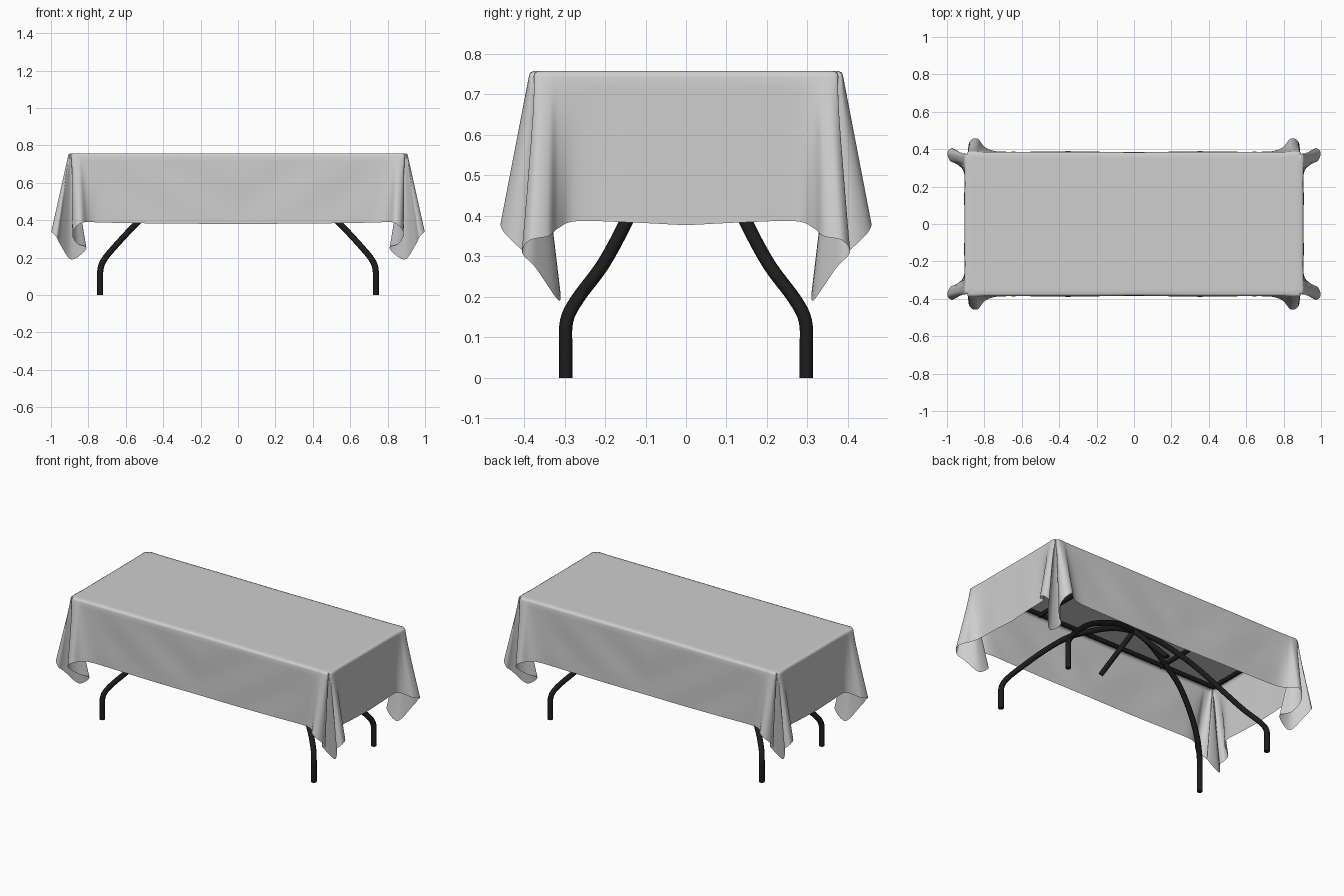
import bpy, bmesh, math
from mathutils import Vector

cube = bpy.data.objects.get("Cube")
if cube:
    bpy.data.objects.remove(cube, do_unlink=True)


def material(name, rgb, rough):
    m = bpy.data.materials.new(name)
    m.use_nodes = True
    m.diffuse_color = (*rgb, 1)
    bsdf = m.node_tree.nodes["Principled BSDF"]
    bsdf.inputs["Base Color"].default_value = (*rgb, 1)
    bsdf.inputs["Roughness"].default_value = rough
    return m


CLOTH = material("pale grey cloth", (0.62, 0.62, 0.62), 0.9)
METAL = material("black metal", (0.012, 0.012, 0.012), 0.6)


def add_object(name, mesh, mat):
    ob = bpy.data.objects.new(name, mesh)
    bpy.context.scene.collection.objects.link(ob)
    mesh.materials.clear()
    mesh.materials.append(mat)
    bpy.ops.object.select_all(action='DESELECT')
    ob.select_set(True)
    bpy.context.view_layer.objects.active = ob
    return ob


def spline(points, steps):
    """Smooth path through the points (Catmull-Rom)."""
    p = [Vector(q) for q in points]
    p = [p[0] * 2 - p[1]] + p + [p[-1] * 2 - p[-2]]
    out = []
    for i in range(1, len(p) - 2):
        a, b, c, d = p[i - 1:i + 3]
        for k in range(steps):
            t = k / steps
            out.append(0.5 * (2 * b + (c - a) * t + (2 * a - 5 * b + 4 * c - d) * t ** 2
                              + (3 * b - a - 3 * c + d) * t ** 3))
    return out + [p[-2]]


# ---- Tablecloth: one quarter, swept from the rim down to the hem, then mirrored
TOP = 0.758
HEM = [(0, .383, .380), (.3, .387, .382), (.58, .386, .385), (.73, .388, .388),
       (.795, .41, .39), (.835, .455, .386), (.87, .45, .36), (.886, .41, .32),
       (.86, .36, .275), (.81, .32, .25), (.89, .313, .19), (.95, .37, .27),
       (.97, .405, .31), (.997, .385, .34), (.985, .34, .35), (.94, .315, .37),
       (.908, .27, .387), (.908, .14, .384), (.906, 0, .377)]
RIM = [(0, .383), (.3, .385), (.58, .385), (.74, .385), (.82, .386), (.85, .388),
       (.875, .388), (.888, .385), (.892, .377), (.894, .374), (.897, .374), (.901, .376),
       (.906, .37), (.908, .355), (.908, .335), (.907, .31), (.905, .25), (.905, .13), (.905, 0)]
STEPS, ROWS = 6, 14
hem = spline(HEM, STEPS)
rim = spline([(x, y, TOP - .014) for x, y in RIM], STEPS)


def inset(v, d, z):
    return Vector((v.x * (1 - d / .9), v.y * (1 - d / .38), z))


rows = [[inset(v, .035, TOP) for v in rim],
        [inset(v, .012, TOP) for v in rim],
        [inset(v, .003, TOP - .004) for v in rim]]
for r in range(ROWS + 1):
    t = r / ROWS
    row = []
    for a, b in zip(rim, hem):
        v = a.lerp(b, t)
        if v.x < .75:                     # faint wrinkles on the long sides
            v.y += .003 * math.sin(v.x * 14 + t * 5) * math.sin(math.pi * t) * min(1, (.75 - v.x) * 8)
        row.append(v)
    rows.append(row)

bm = bmesh.new()
grid = [[bm.verts.new(v) for v in row] for row in rows]
for upper, lower in zip(grid, grid[1:]):
    for i in range(len(upper) - 1):
        bm.faces.new((upper[i], upper[i + 1], lower[i + 1], lower[i]))
centre = bm.verts.new((0, 0, TOP))
bm.faces.new([centre] + grid[0][::-1])
mesh = bpy.data.meshes.new("tablecloth")
bm.to_mesh(mesh)
bm.free()
cloth = add_object("tablecloth", mesh, CLOTH)
mirror = cloth.modifiers.new("quarters", 'MIRROR')
mirror.use_axis = (True, True, False)
mirror.merge_threshold = .0005
bpy.ops.object.modifier_apply(modifier=mirror.name)
bpy.ops.object.shade_smooth_by_angle(angle=math.radians(60))


# ---- Folding frame made of round tubes
def tube(name, points, radius, smooth_path=False):
    curve = bpy.data.curves.new(name, 'CURVE')
    curve.dimensions = '3D'
    curve.bevel_depth = radius
    curve.bevel_resolution = 2
    curve.use_fill_caps = True
    pts = spline(points, 4) if smooth_path else [Vector(p) for p in points]
    s = curve.splines.new('POLY')
    s.points.add(len(pts) - 1)
    for sp, p in zip(s.points, pts):
        sp.co = (*p, 1)
    temp = bpy.data.objects.new("temp", curve)
    mesh = bpy.data.meshes.new_from_object(temp)
    bpy.data.objects.remove(temp)
    bpy.data.curves.remove(curve)
    mesh.name = name
    add_object(name, mesh, METAL)
    bpy.ops.object.shade_smooth_by_angle(angle=math.radians(50))


LEG = [(.737, .297, 0), (.737, .297, .07), (.735, .295, .14), (.712, .268, .195),
       (.64, .205, .28), (.54, .148, .385), (.42, .10, .49), (.3, .07, .56),
       (.14, .03, .63), (0, 0, .65)]
for sx, side in ((1, "left"), (-1, "right")):
    for sy, end in ((1, "back"), (-1, "front")):
        tube(f"{end}_{side}_leg", [(x * sx, y * sy, z) for x, y, z in LEG], .0165, True)
    # end rail and cross brace under the top
    tube(f"{side}_end_rail", [(sx * .84, -.3, .725), (sx * .84, .3, .725)], .014)
    tube(f"{side}_cross_brace", [(sx * .45, -.3, .715), (sx * .45, .3, .715)], .014)
for sy, end in ((1, "back"), (-1, "front")):
    tube(f"{end}_side_rail", [(-.84, sy * .3, .725), (.84, sy * .3, .725)], .014)
    tube(f"{end}_centre_strut", [(0, 0, .65), (-sy * .08, sy * .2, .42)], .015)
